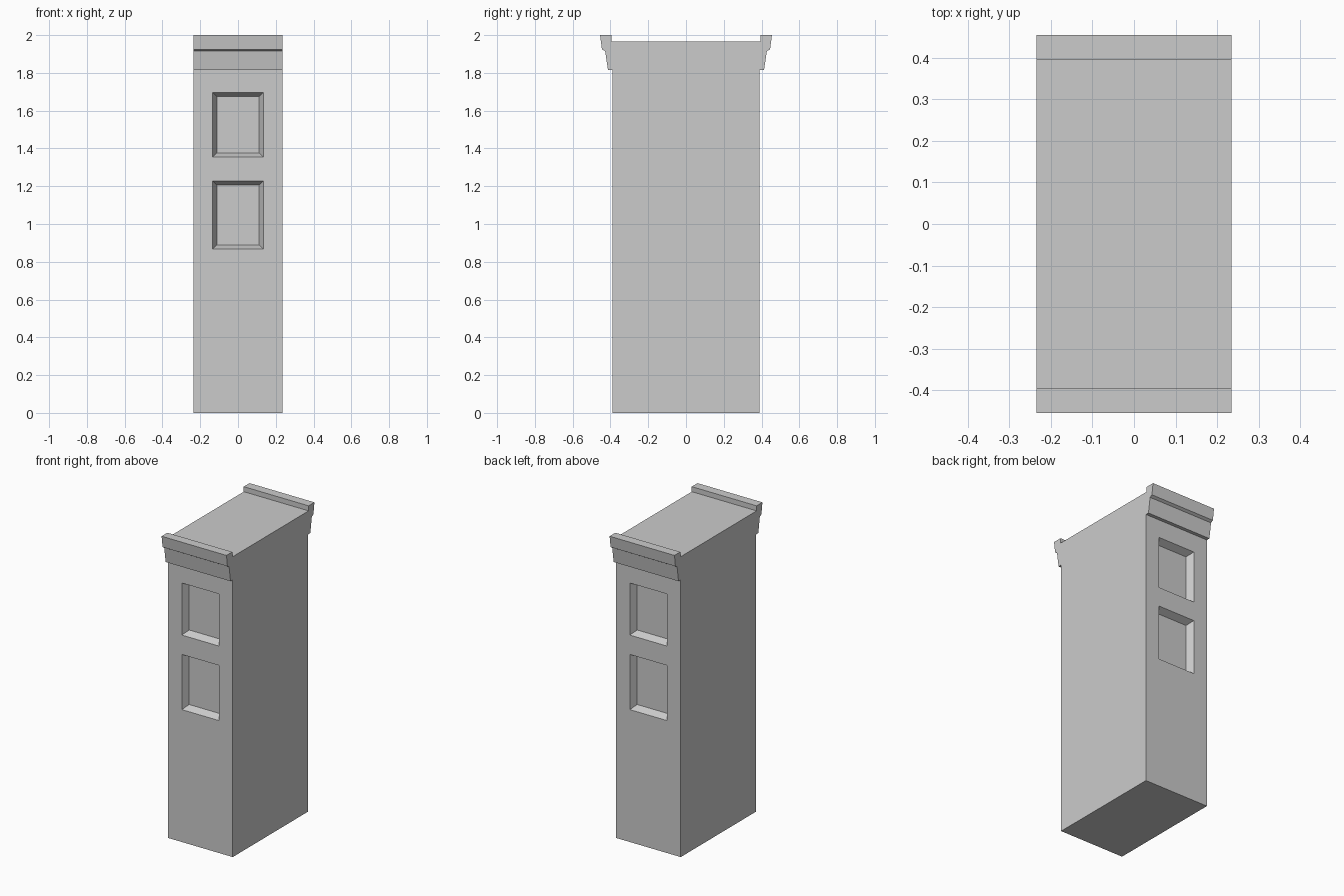
import bpy, bmesh

if "Cube" in bpy.data.objects:
    bpy.data.objects.remove(bpy.data.objects["Cube"])

HALF_W = 0.235      # half width in x
WALL_Y = 0.39       # wall plane
DEPTH = 0.045       # recess depth
BEVEL = 0.022       # inward slope of recess sides


def make_object(name, bm):
    bmesh.ops.recalc_face_normals(bm, faces=bm.faces[:])
    mesh = bpy.data.meshes.new(name)
    bm.to_mesh(mesh)
    bm.free()
    obj = bpy.data.objects.new(name, mesh)
    bpy.context.collection.objects.link(obj)
    return obj


def loft(bm, ring_a, ring_b):
    """Closed solid between two matching rings of points."""
    a = [bm.verts.new(p) for p in ring_a]
    b = [bm.verts.new(p) for p in ring_b]
    bm.faces.new(a)
    bm.faces.new(b)
    for i in range(len(a)):
        j = (i + 1) % len(a)
        bm.faces.new((a[i], a[j], b[j], b[i]))


# Pier with cornices: half of the side profile, mirrored in y, extruded in x
half = [(WALL_Y, 0), (WALL_Y, 1.815), (0.413, 1.815), (0.428, 1.915),
        (0.445, 1.925), (0.455, 2.0), (0.395, 2.0), (0.395, 1.967)]
profile = half + [(-y, z) for y, z in reversed(half)]
bm = bmesh.new()
loft(bm, [(-HALF_W, y, z) for y, z in profile],
     [(HALF_W, y, z) for y, z in profile])
pier = make_object("pier_with_cornices", bm)


# Tapered cutters for the two recessed panels on front and back
def ring(y, grow, z0, z1, half_x=0.134):
    x = half_x + grow
    return [(-x, y, z0 - grow), (x, y, z0 - grow),
            (x, y, z1 + grow), (-x, y, z1 + grow)]


bm = bmesh.new()
for side in (-1, 1):
    for z0, z1 in ((0.867, 1.228), (1.355, 1.696)):
        loft(bm, ring(side * (WALL_Y + DEPTH), BEVEL, z0, z1),
             ring(side * (WALL_Y - DEPTH), -BEVEL, z0, z1))
cutter = make_object("panel_cutter", bm)
cutter.hide_render = True

# Carve the panels, then discard the cutter
mod = pier.modifiers.new("panels", 'BOOLEAN')
mod.operation = 'DIFFERENCE'
mod.solver = 'EXACT'
mod.object = cutter
bpy.context.view_layer.objects.active = pier
bpy.ops.object.modifier_apply(modifier=mod.name)
bpy.data.objects.remove(cutter)
